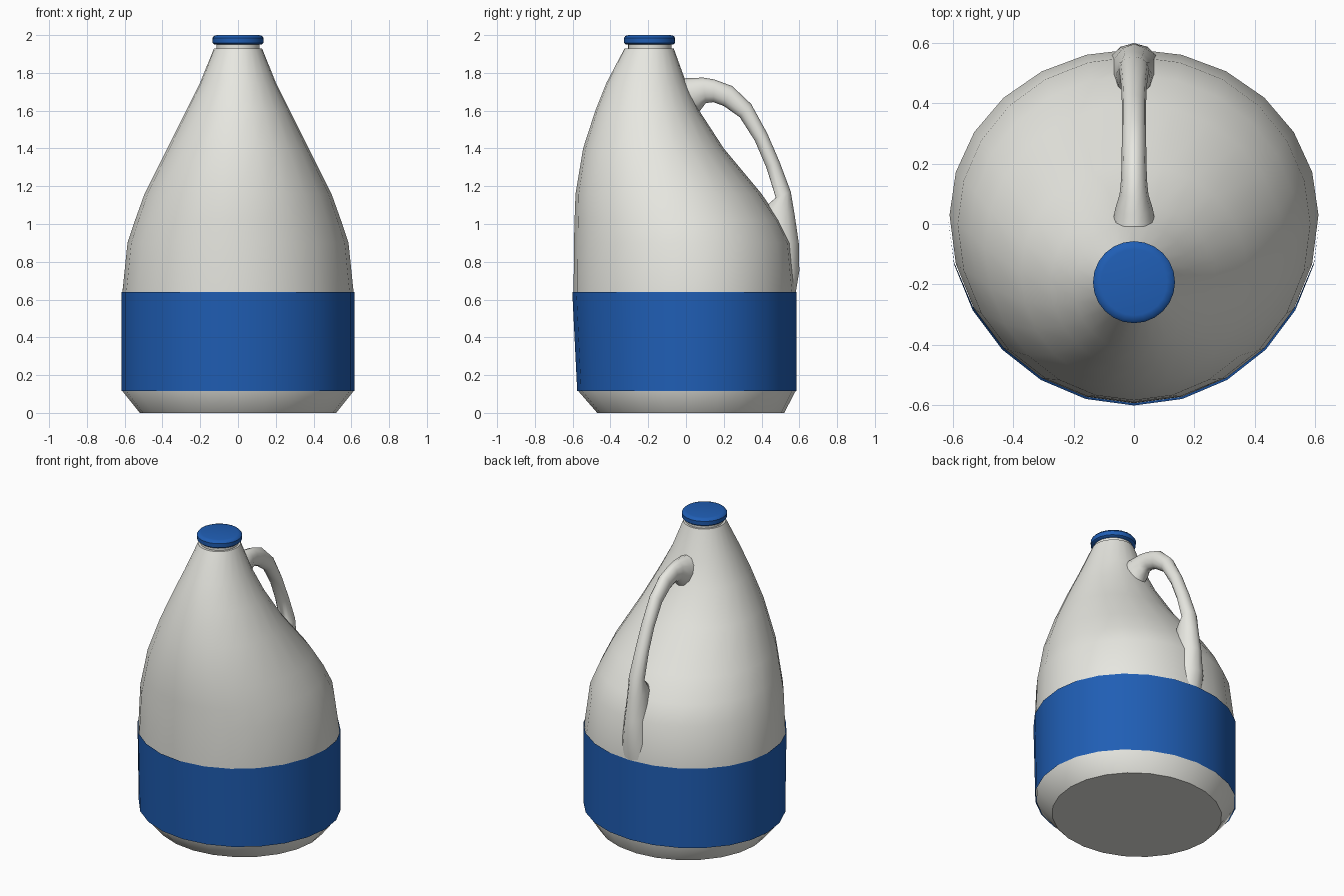
import bpy, bmesh, math

if "Cube" in bpy.data.objects:
    bpy.data.objects.remove(bpy.data.objects["Cube"])

SIDES = 24


def material(name, color):
    m = bpy.data.materials.new(name)
    m.diffuse_color = color
    m.use_nodes = True
    m.node_tree.nodes["Principled BSDF"].inputs["Base Color"].default_value = m.diffuse_color
    return m


def loft(name, rings, caps=True, mat=None, angle=40):
    """Skin a list of closed point rings into one mesh."""
    bm = bmesh.new()
    loops = [[bm.verts.new(p) for p in ring] for ring in rings]
    n = len(loops[0])
    for a, b in zip(loops, loops[1:]):
        for i in range(n):
            j = (i + 1) % n
            bm.faces.new((a[i], a[j], b[j], b[i]))
    if caps:
        bm.faces.new(loops[0][::-1])
        bm.faces.new(loops[-1])
    bmesh.ops.recalc_face_normals(bm, faces=bm.faces)
    me = bpy.data.meshes.new(name)
    bm.to_mesh(me)
    bm.free()
    ob = bpy.data.objects.new(name, me)
    bpy.context.collection.objects.link(ob)
    if mat:
        me.materials.append(mat)
    bpy.ops.object.select_all(action='DESELECT')
    ob.select_set(True)
    bpy.context.view_layer.objects.active = ob
    bpy.ops.object.shade_smooth_by_angle(angle=math.radians(angle))
    return ob


def egg(z, w, front, back, mid):
    """Horizontal ring: half width w, widest at y = mid."""
    pts = []
    for i in range(SIDES):
        t = 2 * math.pi * i / SIDES
        s = math.sin(t)
        pts.append((w * math.cos(t), mid + s * ((back - mid) if s > 0 else (mid - front)), z))
    return pts


def disc(z, r):
    return egg(z, r, -0.193 - r, -0.193 + r, -0.193)


blue = material("blue_plastic", (0.014, 0.112, 0.46, 1))
white = material("white_plastic", (0.8, 0.8, 0.75, 1))

# body: height, half width, front y, back y, y of widest point
body = [
    (0.0, 0.52, -0.47, 0.52, 0.03),
    (0.115, 0.612, -0.57, 0.58, 0.03),
    (0.64, 0.612, -0.595, 0.58, 0.03),
    (0.90, 0.585, -0.593, 0.555, 0.0),
    (1.02, 0.545, -0.59, 0.495, -0.03),
    (1.16, 0.495, -0.585, 0.40, -0.08),
    (1.40, 0.375, -0.545, 0.20, -0.16),
    (1.60, 0.275, -0.48, 0.07, -0.19),
    (1.75, 0.20, -0.42, 0.0, -0.20),
    (1.93, 0.127, -0.325, -0.065, -0.195),
]
loft("jug_body", [egg(*r) for r in body], mat=white)

# label band wrapped around the body
loft("label_band", [egg(0.115, 0.618, -0.576, 0.586, 0.03),
                    egg(0.64, 0.618, -0.602, 0.586, 0.03)], caps=False, mat=blue)

# neck and cap
loft("neck", [disc(1.925, 0.115), disc(1.96, 0.115)], mat=white)
loft("cap", [disc(1.95, 0.125), disc(1.958, 0.135), disc(1.985, 0.136),
             disc(1.996, 0.127), disc(2.0, 0.11)], mat=blue)

# handle: outer (y, z), inner (y, z), half width
handle = [
    ((-0.04, 1.77), (0.01, 1.56), 0.075),
    ((0.03, 1.773), (0.075, 1.60), 0.062),
    ((0.09, 1.775), (0.105, 1.64), 0.048),
    ((0.15, 1.765), (0.145, 1.645), 0.043),
    ((0.245, 1.73), (0.20, 1.625), 0.041),
    ((0.345, 1.635), (0.285, 1.565), 0.040),
    ((0.43, 1.48), (0.365, 1.44), 0.040),
    ((0.495, 1.33), (0.425, 1.30), 0.043),
    ((0.555, 1.17), (0.475, 1.14), 0.050),
    ((0.575, 1.05), (0.42, 1.09), 0.060),
    ((0.597, 0.90), (0.40, 0.92), 0.075),
    ((0.60, 0.75), (0.42, 0.75), 0.09),
    ((0.578, 0.62), (0.44, 0.62), 0.10),
]


def section(outer, inner, w, n=12):
    ring = []
    for i in range(n):
        t = 2 * math.pi * i / n
        k = 0.5 + 0.5 * math.cos(t)
        ring.append((w * math.sin(t),
                     inner[0] + k * (outer[0] - inner[0]),
                     inner[1] + k * (outer[1] - inner[1])))
    return ring


loft("handle", [section(*h) for h in handle], mat=white, angle=60)
